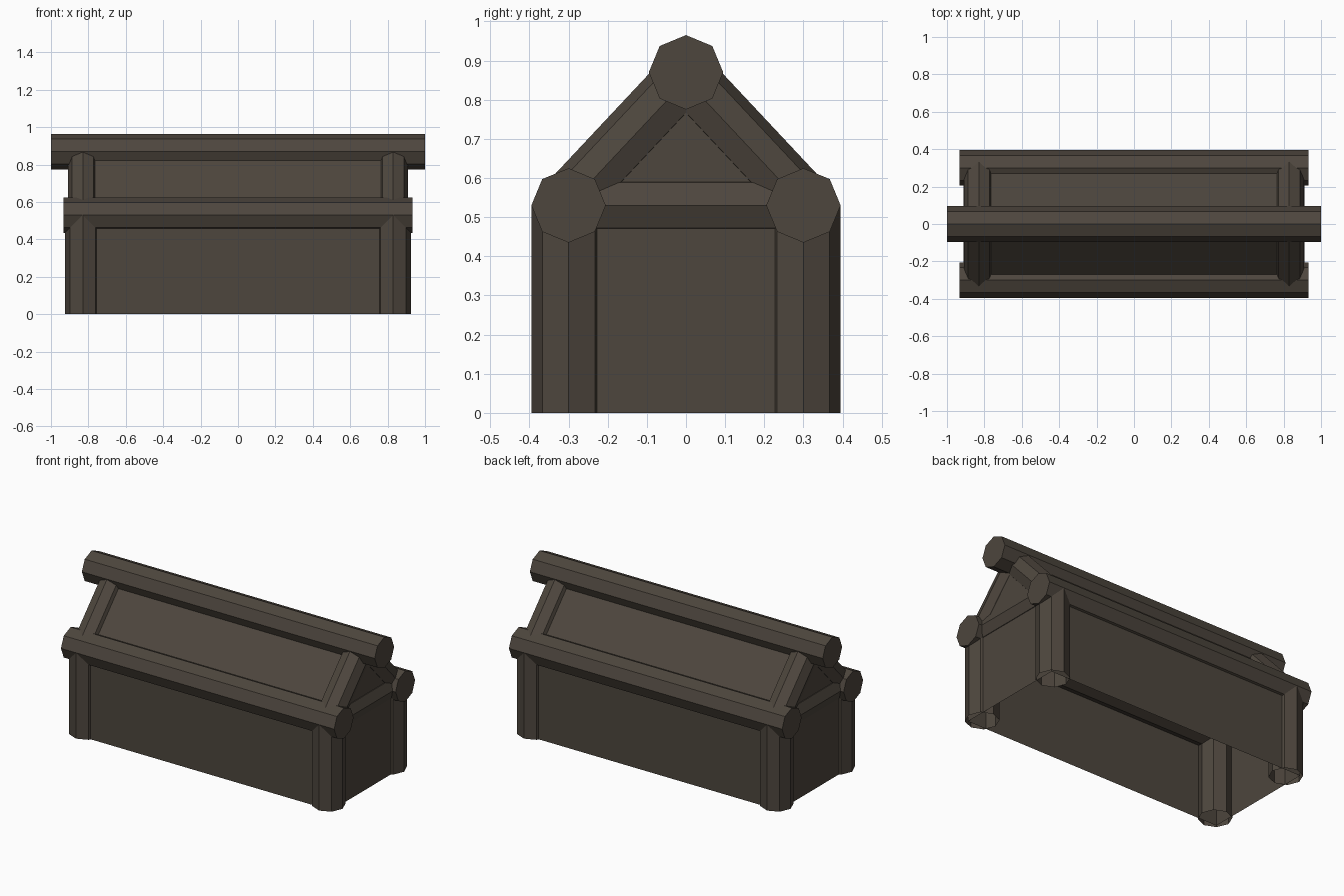
import bpy, bmesh, math
from mathutils import Vector

if "Cube" in bpy.data.objects:
    bpy.data.objects.remove(bpy.data.objects["Cube"])

wood = bpy.data.materials.new("dark_brown_wood")
wood.diffuse_color = (0.075, 0.061, 0.047, 1)
wood.use_nodes = True
wood.node_tree.nodes["Principled BSDF"].inputs["Base Color"].default_value = wood.diffuse_color


def finish(name, bm):
    bmesh.ops.recalc_face_normals(bm, faces=bm.faces)
    me = bpy.data.meshes.new(name)
    bm.to_mesh(me)
    bm.free()
    me.materials.append(wood)
    ob = bpy.data.objects.new(name, me)
    bpy.context.collection.objects.link(ob)
    return ob


def beam(name, p0, p1, r, u, caps=True):
    """Eight-sided log from p0 to p1 with a corner pointing along u."""
    p0, p1, u = Vector(p0), Vector(p1), Vector(u)
    v = (p1 - p0).normalized().cross(u)
    bm = bmesh.new()
    rings = []
    for p in (p0, p1):
        rings.append([bm.verts.new(p + r * (math.cos(a) * u + math.sin(a) * v))
                      for a in (i * math.pi / 4 for i in range(8))])
    a, b = rings
    for i in range(8):
        j = (i + 1) % 8
        bm.faces.new((a[i], a[j], b[j], b[i]))
    if caps:
        bm.faces.new(a)
        bm.faces.new(b)
    finish(name, bm)


X, Y = (1, 0, 0), (0, 1, 0)
PX, PY, EAVE = 0.83, 0.30, 0.53

# Ridge and eave logs
beam("ridge_log", (-1, 0, 0.87), (1, 0, 0.87), 0.095, Y)
for sy, side in ((-1, "front"), (1, "back")):
    beam(side + "_eave_log", (-0.933, sy * PY, EAVE), (0.933, sy * PY, EAVE), 0.095, Y)
    # Corner posts (open underneath) and gable rafters
    for sx, end in ((-1, "left"), (1, "right")):
        beam(f"{side}_{end}_post", (sx * PX, sy * PY, 0), (sx * PX, sy * PY, EAVE), 0.095, X, False)
        beam(f"{side}_{end}_rafter", (sx * PX, 0, 0.85), (sx * PX, sy * PY, EAVE), 0.08, X)

# Cross beams on the end walls
for sx, end in ((-1, "left"), (1, "right")):
    beam(end + "_cross_beam", (sx * PX, -PY, EAVE), (sx * PX, PY, EAVE), 0.082, X)

# Walls and roof panels: house profile run along x, open underneath
profile = [(-0.355, 0), (-0.355, 0.522), (0, 0.901), (0.355, 0.522), (0.355, 0)]
bm = bmesh.new()
l, r = [[bm.verts.new((x, y, z)) for y, z in profile] for x in (-0.885, 0.885)]
for i in range(4):
    bm.faces.new((l[i], l[i + 1], r[i + 1], r[i]))
bm.faces.new(l)
bm.faces.new(r)
finish("walls_and_roof", bm)
